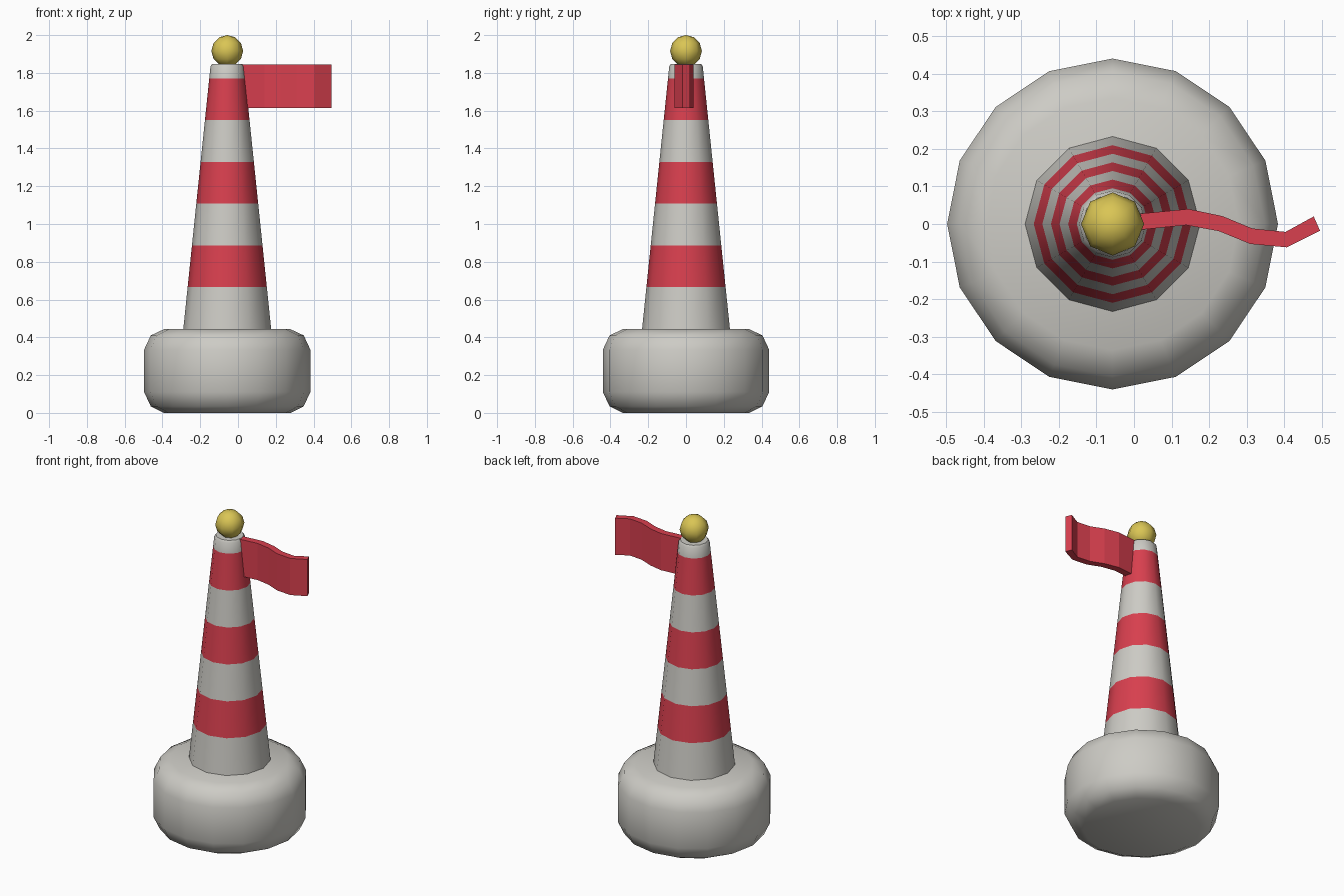
import bpy, bmesh, math

if "Cube" in bpy.data.objects:
    bpy.data.objects.remove(bpy.data.objects["Cube"])

CX = -0.057  # axis of the buoy body


def material(name, rgb):
    m = bpy.data.materials.new(name)
    m.diffuse_color = (*rgb, 1.0)
    m.use_nodes = True
    m.node_tree.nodes["Principled BSDF"].inputs["Base Color"].default_value = m.diffuse_color
    return m


WHITE = material("warm_white", (0.61, 0.60, 0.56))
RED = material("signal_red", (0.69, 0.05, 0.077))
YELLOW = material("lamp_yellow", (0.70, 0.56, 0.09))


def finish(name, bm, mats, smooth_angle=None):
    bmesh.ops.recalc_face_normals(bm, faces=bm.faces)
    me = bpy.data.meshes.new(name)
    bm.to_mesh(me)
    bm.free()
    for m in mats:
        me.materials.append(m)
    ob = bpy.data.objects.new(name, me)
    bpy.context.collection.objects.link(ob)
    if smooth_angle:
        bpy.ops.object.select_all(action='DESELECT')
        bpy.context.view_layer.objects.active = ob
        ob.select_set(True)
        bpy.ops.object.shade_smooth_by_angle(angle=math.radians(smooth_angle))
    return ob


def lathe(name, profile, sides, mats, smooth_angle, band_rule=lambda i: 0):
    """Closed solid of revolution from (radius, z) points, bottom to top."""
    bm = bmesh.new()
    rings = [[bm.verts.new((CX + r * math.cos(2 * math.pi * k / sides),
                            r * math.sin(2 * math.pi * k / sides), z))
              for k in range(sides)] for r, z in profile]
    for i, (a, b) in enumerate(zip(rings, rings[1:])):
        for k in range(sides):
            n = (k + 1) % sides
            bm.faces.new((a[k], a[n], b[n], b[k])).material_index = band_rule(i)
    bm.faces.new(rings[0])
    bm.faces.new(rings[-1])
    return finish(name, bm, mats, smooth_angle)


# Rounded float
lathe("float_base",
      [(0.335, 0.0), (0.405, 0.035), (0.44, 0.11),
       (0.44, 0.335), (0.405, 0.41), (0.335, 0.443)], 16, [WHITE], 50)

# Striped tapered tower: alternate bands are red
heights = [0.43, 0.666, 0.887, 1.108, 1.329, 1.55, 1.771, 1.835]
tower = [(0.233 - 0.1035 * (z - 0.44), z) for z in heights] + [(0.08, 1.847)]
lathe("striped_tower", tower, 12, [WHITE, RED], 50,
      lambda i: 1 if i in (1, 3, 5) else 0)

# Ball lamp on top
bm = bmesh.new()
bmesh.ops.create_uvsphere(bm, u_segments=8, v_segments=6, radius=0.084)
bmesh.ops.translate(bm, verts=bm.verts, vec=(CX, 0, 1.916))
finish("top_ball", bm, [YELLOW], 60)

# Waving flag: upper and lower edge of the plan outline, extruded in z
back = [(0.0, 0.026), (0.145, 0.04), (0.235, 0.021),
        (0.315, -0.012), (0.403, -0.021), (0.478, 0.02)]
front = [(0.0, -0.017), (0.139, -0.003), (0.226, -0.019),
         (0.309, -0.053), (0.406, -0.062), (0.495, -0.018)]
bm = bmesh.new()
for (a, b), (c, d) in zip(zip(back, back[1:]), zip(front, front[1:])):
    for z in (1.615, 1.845):
        bm.faces.new([bm.verts.new((*p, z)) for p in (a, b, d, c)])
    for p, q in ((a, b), (c, d)):
        bm.faces.new([bm.verts.new(v) for v in
                      ((*p, 1.615), (*q, 1.615), (*q, 1.845), (*p, 1.845))])
for p, q in ((back[0], front[0]), (back[-1], front[-1])):
    bm.faces.new([bm.verts.new(v) for v in
                  ((*p, 1.615), (*q, 1.615), (*q, 1.845), (*p, 1.845))])
bmesh.ops.remove_doubles(bm, verts=bm.verts, dist=0.0005)
finish("flag", bm, [RED])
